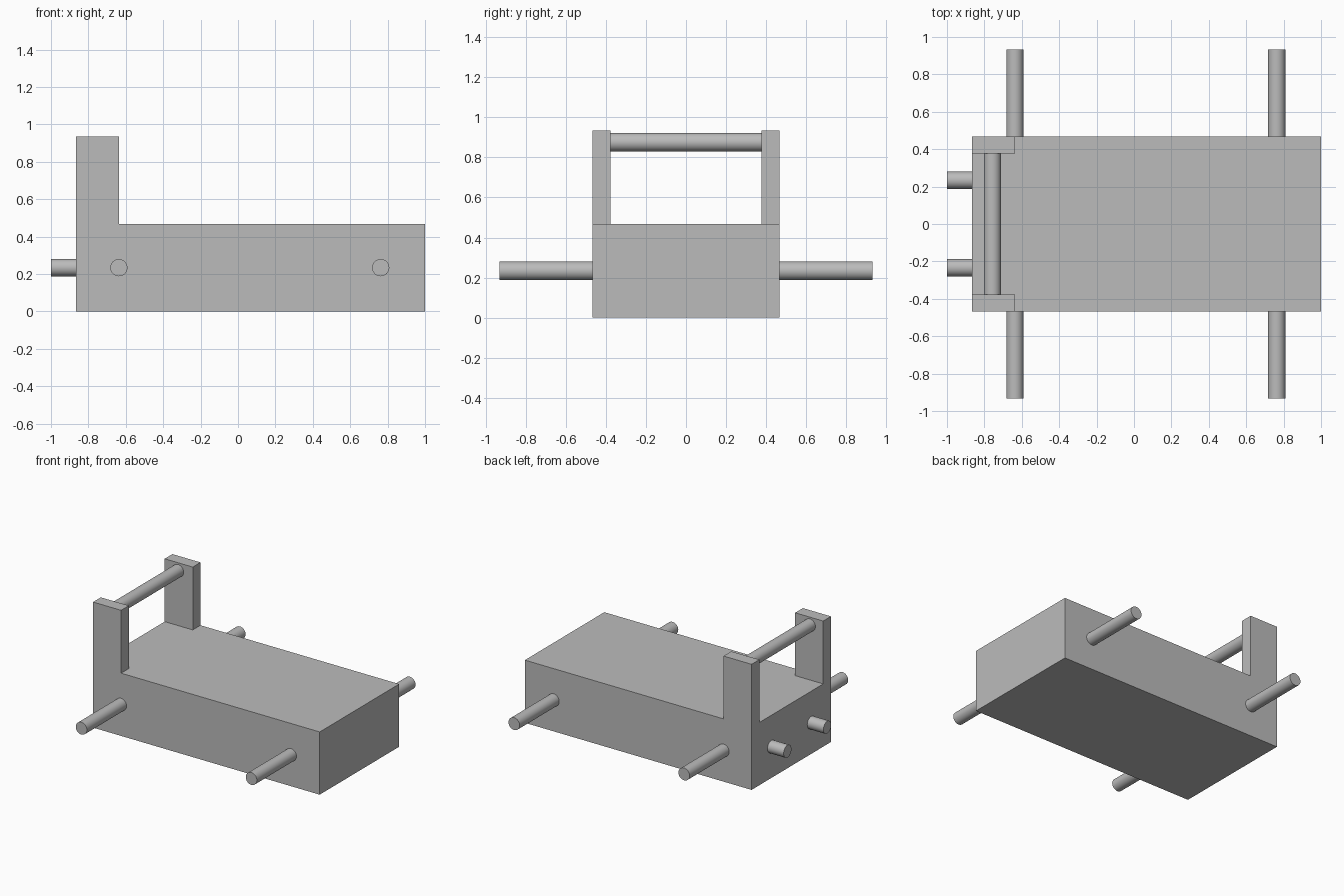
import bpy
import bmesh
from mathutils import Vector

cube = bpy.data.objects.get("Cube")
if cube:
    bpy.data.objects.remove(cube, do_unlink=True)

grey = bpy.data.materials.new("plain grey")
grey.use_nodes = True
colour = (0.5, 0.5, 0.5, 1)
grey.diffuse_color = colour
grey.node_tree.nodes["Principled BSDF"].inputs["Base Color"].default_value = colour

BACK, FRONT = -0.867, 1.0
HALF_W, HEIGHT = 0.467, 0.467
POST_X, POST_Y, POST_TOP = -0.636, 0.376, 0.935
RADIUS, AXLE_Z = 0.046, 0.234


def rod(name, start, end):
    """Smooth round bar between two points."""
    a, b = Vector(start), Vector(end)
    bpy.ops.mesh.primitive_cylinder_add(
        vertices=32, radius=RADIUS, depth=(b - a).length, location=(a + b) / 2)
    ob = bpy.context.object
    ob.name = name
    ob.rotation_euler = (b - a).to_track_quat("Z", "Y").to_euler()
    ob.data.materials.append(grey)
    bpy.ops.object.shade_smooth_by_angle()


# Body block with two posts raised from its rear corners
bm = bmesh.new()
bmesh.ops.create_cube(bm, size=1)
for v in bm.verts:
    v.co.x = FRONT if v.co.x > 0 else BACK
    v.co.y = HALF_W if v.co.y > 0 else -HALF_W
    v.co.z = HEIGHT if v.co.z > 0 else 0
for point, normal in (((POST_X, 0, 0), (1, 0, 0)),
                      ((0, POST_Y, 0), (0, 1, 0)),
                      ((0, -POST_Y, 0), (0, 1, 0))):
    bmesh.ops.bisect_plane(bm, geom=bm.verts[:] + bm.edges[:] + bm.faces[:],
                           plane_co=point, plane_no=normal)
bm.normal_update()
corners = []
for f in bm.faces:
    c = f.calc_center_median()
    if f.normal.z > 0.9 and c.x < POST_X and abs(c.y) > POST_Y:
        corners.append(f)
for f in corners:
    raised = bmesh.ops.extrude_discrete_faces(bm, faces=[f])["faces"][0]
    for v in raised.verts:
        v.co.z = POST_TOP
bmesh.ops.dissolve_limit(bm, angle_limit=0.01, verts=bm.verts[:], edges=bm.edges[:])
bmesh.ops.recalc_face_normals(bm, faces=bm.faces[:])
mesh = bpy.data.meshes.new("body")
bm.to_mesh(mesh)
bm.free()
mesh.materials.append(grey)
bpy.context.collection.objects.link(bpy.data.objects.new("body", mesh))

# Handle bar between the posts
rod("handle_bar", (-0.757, -POST_Y, 0.876), (-0.757, POST_Y, 0.876))

# Axle stubs on both sides and pegs on the rear face
for side, s in (("left", 1), ("right", -1)):
    for place, x in (("rear", -0.637), ("front", 0.763)):
        rod(f"{place}_axle_{side}", (x, s * HALF_W, AXLE_Z), (x, s * 0.933, AXLE_Z))
    rod(f"rear_peg_{side}", (BACK, s * 0.234, AXLE_Z), (-1, s * 0.234, AXLE_Z))
